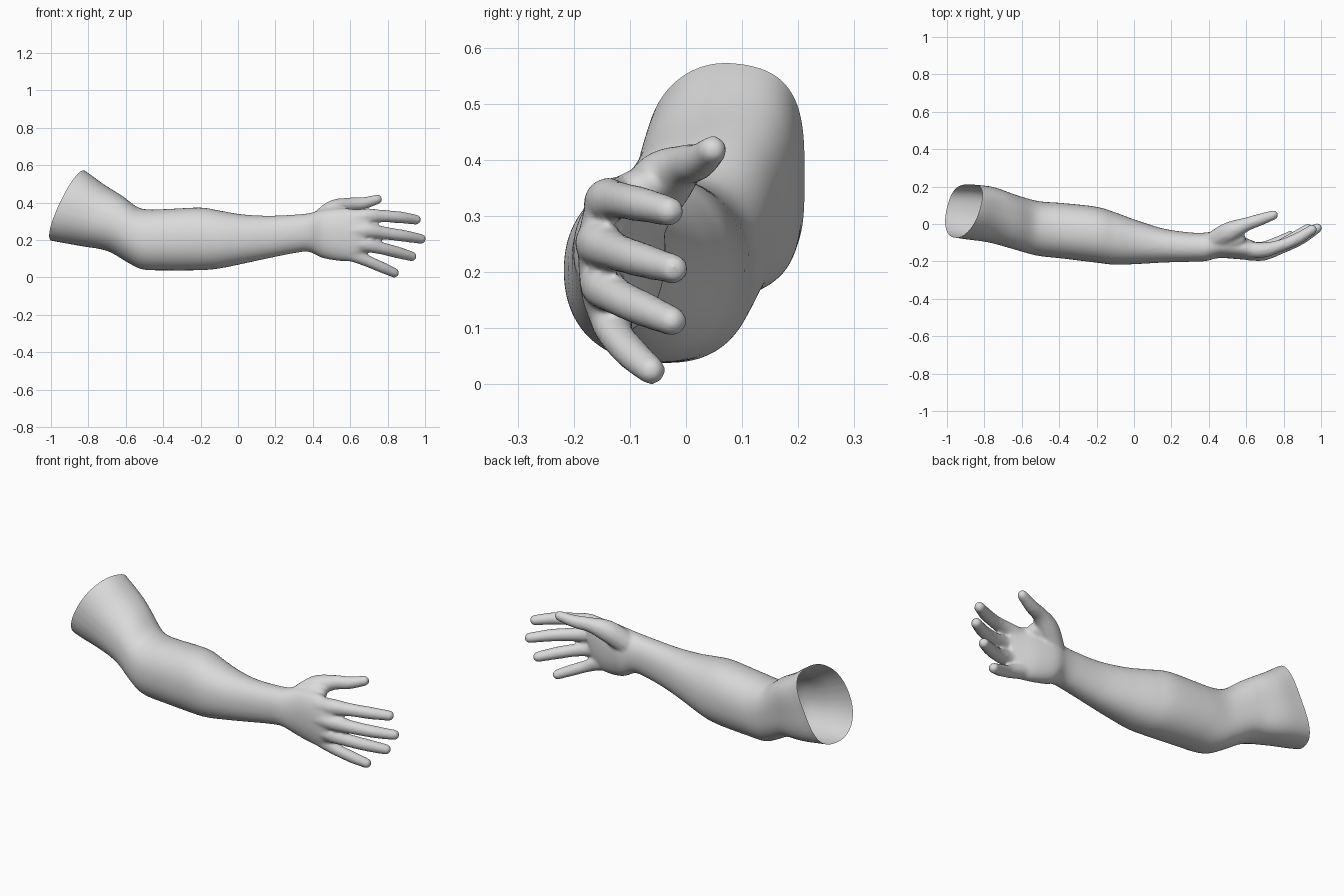
import bpy, bmesh, math
from mathutils import Vector, Matrix


def spline(rows, steps):
    """Catmull-Rom interpolation of rows of numbers."""
    out = []
    pts = [rows[0]] + rows + [rows[-1]]
    for i in range(1, len(pts) - 2):
        p0, p1, p2, p3 = pts[i - 1:i + 3]
        for s in range(steps):
            t = s / steps
            out.append([0.5 * (2 * b + (c - a) * t + (2 * a - 5 * b + 4 * c - d) * t * t
                               + (3 * b - a - 3 * c + d) * t ** 3)
                        for a, b, c, d in zip(p0, p1, p2, p3)])
    out.append(list(rows[-1]))
    return out


def signed_pow(v, e):
    return math.copysign(abs(v) ** e, v)


# Arm cross-sections: top x, top z, bottom x, bottom z, front y, back y
sections = [
    (-0.99, 0.68, -1.20, 0.24, -0.05, 0.25),
    (-0.82, 0.572, -1.00, 0.197, -0.08, 0.215),
    (-0.72, 0.50, -0.84, 0.168, -0.098, 0.200),
    (-0.62, 0.437, -0.70, 0.142, -0.13, 0.163),
    (-0.54, 0.378, -0.59, 0.080, -0.158, 0.135),
    (-0.48, 0.364, -0.51, 0.043, -0.173, 0.12),
    (-0.38, 0.366, -0.38, 0.038, -0.185, 0.112),
    (-0.20, 0.374, -0.20, 0.039, -0.207, 0.092),
    (-0.10, 0.358, -0.10, 0.048, -0.218, 0.062),
    (0.02, 0.338, 0.02, 0.072, -0.214, 0.018),
    (0.16, 0.330, 0.16, 0.102, -0.206, -0.025),
    (0.30, 0.336, 0.30, 0.130, -0.202, -0.045),
    (0.38, 0.344, 0.38, 0.137, -0.199, -0.046),
    (0.46, 0.364, 0.45, 0.105, -0.182, -0.036),
    (0.56, 0.370, 0.55, 0.088, -0.188, -0.058),
    (0.64, 0.362, 0.62, 0.092, -0.192, -0.088),
    (0.70, 0.340, 0.67, 0.130, -0.184, -0.110),
]

# Digit paths: x, y, z, radius from the palm to the tip
digits = {
    "thumb": [(0.44, -0.090, 0.30, 0.058), (0.51, -0.045, 0.358, 0.056),
              (0.59, -0.006, 0.388, 0.038), (0.67, 0.022, 0.397, 0.032),
              (0.746, 0.048, 0.418, 0.025)],
    "thumb_web": [(0.50, -0.100, 0.32, 0.052), (0.53, -0.085, 0.338, 0.046),
                  (0.56, -0.080, 0.346, 0.038)],
    "index": [(0.50, -0.125, 0.295, 0.045), (0.67, -0.140, 0.325, 0.042),
              (0.77, -0.120, 0.328, 0.033), (0.87, -0.080, 0.321, 0.031),
              (0.952, -0.030, 0.309, 0.026)],
    "middle": [(0.50, -0.130, 0.24, 0.045), (0.67, -0.155, 0.252, 0.043),
               (0.78, -0.128, 0.238, 0.034), (0.89, -0.080, 0.222, 0.031),
               (0.979, -0.022, 0.206, 0.026)],
    "ring": [(0.50, -0.130, 0.20, 0.045), (0.66, -0.149, 0.180, 0.041),
             (0.76, -0.125, 0.158, 0.033), (0.85, -0.077, 0.135, 0.031),
             (0.929, -0.025, 0.113, 0.026)],
    "little": [(0.47, -0.120, 0.165, 0.044), (0.61, -0.133, 0.125, 0.040),
               (0.69, -0.125, 0.089, 0.031), (0.77, -0.095, 0.054, 0.029),
               (0.836, -0.062, 0.025, 0.025)],
}

bm = bmesh.new()

# Closed loft for upper arm, forearm, wrist and palm
N = 40
rings = []
for xt, zt, xb, zb, y0, y1 in spline(sections, 5):
    upper = min(1, max(0, (-0.42 - xt) / 0.25))   # squarer, flat-backed upper arm
    power = 0.92 - 0.08 * upper
    ring = []
    for k in range(N):
        a = 2 * math.pi * k / N
        u, v = signed_pow(math.cos(a), power), signed_pow(math.sin(a), power)
        ring.append(bm.verts.new(((xt + xb) / 2 + (xt - xb) / 2 * v,
                                  (y0 + y1) / 2 + (y1 - y0) / 2 * u + 0.035 * upper * v * v,
                                  (zt + zb) / 2 + (zt - zb) / 2 * v)))
    rings.append(ring)
for r0, r1 in zip(rings, rings[1:]):
    for k in range(N):
        j = (k + 1) % N
        bm.faces.new((r0[k], r0[j], r1[j], r1[k]))
bm.faces.new(rings[0][::-1])
bm.faces.new(rings[-1])
bmesh.ops.recalc_face_normals(bm, faces=bm.faces[:])

# Digits as dense sphere chains, fused below
for path in digits.values():
    for x, y, z, r in spline(path, 10):
        bmesh.ops.create_icosphere(bm, subdivisions=2, radius=r + 0.002,
                                   matrix=Matrix.Translation((x, y, z)))

mesh = bpy.data.meshes.new("arm_parts")
bm.to_mesh(mesh)
bm.free()
arm = bpy.data.objects.new("arm", mesh)
bpy.context.collection.objects.link(arm)

# Fuse into one skin and soften the joins
fuse = arm.modifiers.new("fuse", 'REMESH')
fuse.mode = 'VOXEL'
fuse.voxel_size = 0.0075
soft = arm.modifiers.new("soften", 'SMOOTH')
soft.factor = 0.5
soft.iterations = 12
skin = bpy.data.meshes.new_from_object(
    arm.evaluated_get(bpy.context.evaluated_depsgraph_get()))
arm.modifiers.clear()

# Cut the upper end open, square to the upper arm
bm = bmesh.new()
bm.from_mesh(skin)
bmesh.ops.bisect_plane(bm, geom=bm.verts[:] + bm.edges[:] + bm.faces[:],
                       plane_co=Vector((-0.907, 0.10, 0.385)),
                       plane_no=Vector((-0.41, 0.125, 0.195)), clear_outer=True)
for f in bm.faces:
    f.smooth = True
bm.to_mesh(skin)
bm.free()
arm.data = skin

# Single plain grey
grey = bpy.data.materials.new("light_grey")
grey.diffuse_color = (0.7, 0.7, 0.7, 1)
skin.materials.clear()
skin.materials.append(grey)
